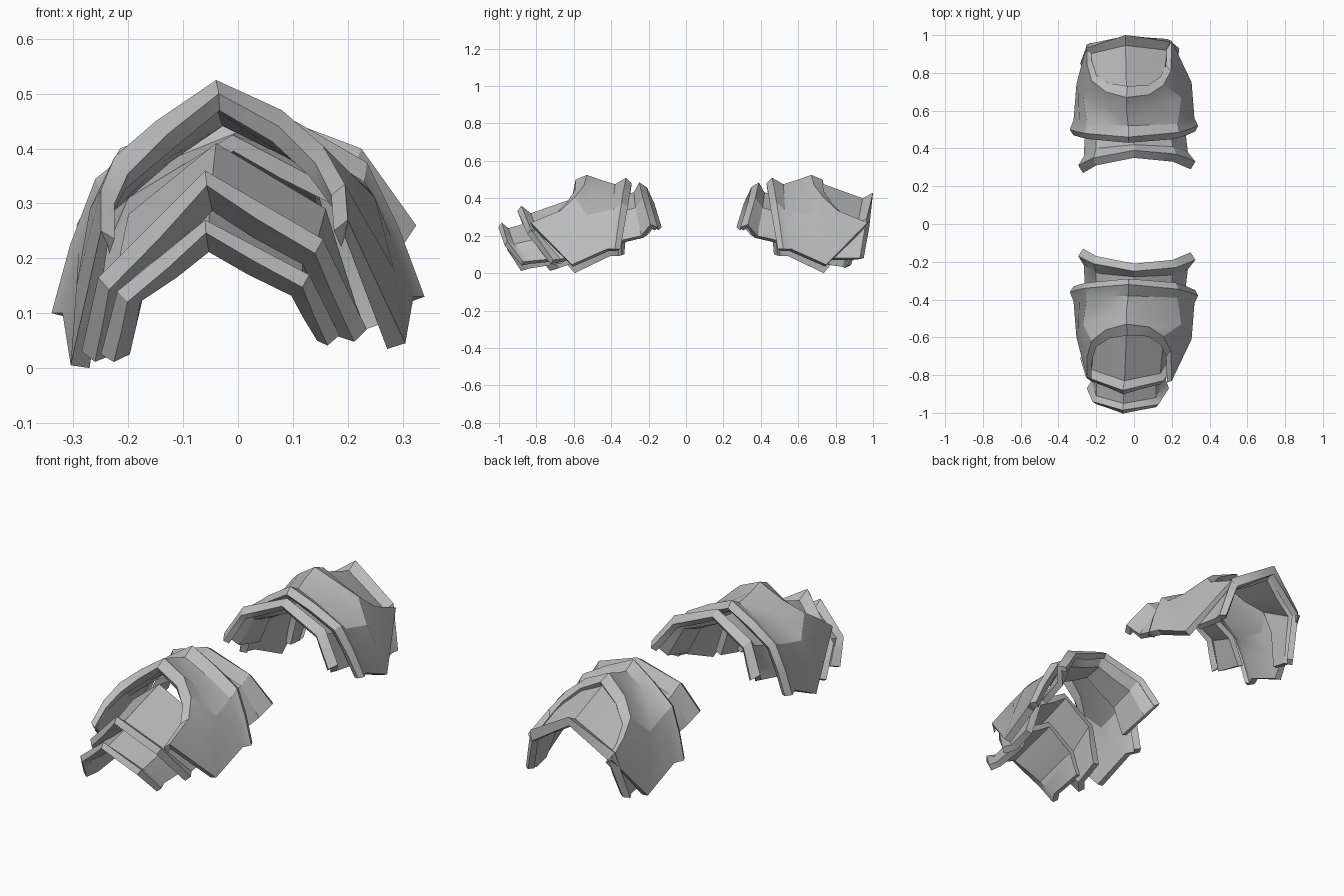
import bpy, bmesh
from mathutils import Vector

steel = bpy.data.materials.new("grey_steel")
steel.diffuse_color = (0.5, 0.5, 0.5, 1)


def arch(keys, bulge):
    """Refine five points (foot, knee, ridge, knee, foot) into a nine point arch."""
    pts = [Vector(k) for k in keys]
    if len(pts) == 9:
        return pts
    out = [pts[0]]
    for a, b in zip(pts, pts[1:]):
        mid = (a + b) / 2
        mid += Vector((mid.x, 0, mid.z - 0.1)).normalized() * bulge * (b - a).length
        out += [mid, b]
    return out


def plate(name, rows, thick=0.035, bulge=0.0, flip=False):
    """Loft a curved plate through arch rows and give it thickness inwards."""
    bm = bmesh.new()
    grid = []
    for keys in rows:
        line = arch(keys, bulge)
        if flip:
            line = [Vector((p.x, 0.14 - p.y, p.z)) for p in line]
        grid.append([bm.verts.new(p) for p in line])
    for r0, r1 in zip(grid, grid[1:]):
        for i in range(len(r0) - 1):
            bm.faces.new((r0[i], r0[i + 1], r1[i + 1], r1[i]))
    bm.normal_update()
    if sum(f.normal.z * f.calc_area() for f in bm.faces) < 0:
        bmesh.ops.reverse_faces(bm, faces=bm.faces[:])
    me = bpy.data.meshes.new(name)
    bm.to_mesh(me)
    bm.free()
    ob = bpy.data.objects.new(name, me)
    bpy.context.collection.objects.link(ob)
    me.materials.append(steel)
    bpy.ops.object.select_all(action='DESELECT')
    ob.select_set(True)
    bpy.context.view_layer.objects.active = ob
    mod = ob.modifiers.new("thickness", 'SOLIDIFY')
    mod.thickness = thick
    mod.offset = -1
    bpy.ops.object.modifier_apply(modifier=mod.name)
    bpy.ops.object.shade_smooth_by_angle(angle=0.5)
    return ob


# rounded arch opening: lip and outer edge
lip = [(-.225, -.82, .235), (-.225, -.73, .30), (-.20, -.65, .355), (-.13, -.605, .425),
       (-.035, -.59, .50), (.075, -.595, .44), (.14, -.64, .375), (.17, -.70, .315), (.175, -.84, .25)]
edge = [(-.25, -.81, .25), (-.25, -.71, .325), (-.225, -.62, .385), (-.15, -.56, .45),
        (-.04, -.53, .525), (.08, -.545, .47), (.155, -.595, .405), (.195, -.67, .335), (.20, -.83, .27)]
# main plate: lip, opening edge, belly, waist, raised rim, rim edge
main_rows = [
    lip, edge,
    [(-.305, -.60, .005), (-.27, -.53, .29), (-.04, -.46, .50), (.25, -.53, .31), (.305, -.61, .045)],
    [(-.32, -.41, .10), (-.25, -.39, .32), (-.03, -.38, .475), (.23, -.39, .34), (.32, -.42, .13)],
    [(-.34, -.36, .10), (-.26, -.34, .345), (-.03, -.32, .51), (.235, -.345, .375), (.34, -.38, .13)],
    [(-.32, -.33, .10), (-.245, -.31, .33), (-.03, -.29, .48), (.22, -.31, .36), (.325, -.35, .13)],
]
# collar plate that emerges behind the main rim and flares upwards
collar_rows = [
    [(-.26, -.37, .17), (-.20, -.37, .31), (-.01, -.37, .425), (.19, -.37, .32), (.27, -.37, .17)],
    [(-.265, -.22, .21), (-.20, -.26, .35), (0, -.28, .43), (.205, -.27, .35), (.285, -.24, .20)],
    [(-.295, -.17, .26), (-.215, -.21, .40), (0, -.25, .485), (.225, -.23, .40), (.325, -.19, .26)],
    [(-.27, -.13, .245), (-.20, -.17, .375), (0, -.21, .46), (.205, -.19, .375), (.30, -.15, .245)],
]
for side, flip in (("front", False), ("rear", True)):
    plate(side + "_main_plate", main_rows, 0.035, 0.025, flip)
    plate(side + "_collar_plate", collar_rows, 0.03, 0.0, flip)

# two overlapping lower plates under the front arch
plate("upper_lame", [
    [(-.285, -.71, .03), (-.255, -.81, .165), (-.06, -.88, .36), (.155, -.83, .235), (.235, -.71, .07)],
    [(-.25, -.67, .04), (-.225, -.77, .16), (-.05, -.83, .32), (.14, -.79, .215), (.21, -.67, .075)],
    [(-.24, -.55, .08), (-.20, -.55, .28), (-.04, -.57, .41), (.16, -.55, .29), (.22, -.55, .10)],
], 0.035)
plate("lower_lame", [
    [(-.25, -.87, .025), (-.22, -.94, .14), (-.06, -.985, .27), (.13, -.955, .17), (.185, -.87, .06)],
    [(-.225, -.83, .035), (-.20, -.91, .14), (-.055, -.95, .24), (.115, -.92, .155), (.17, -.83, .065)],
    [(-.22, -.66, .06), (-.19, -.68, .19), (-.05, -.70, .31), (.12, -.68, .21), (.18, -.66, .08)],
], 0.03)

# crown plate closing the rear arch, wrapping the main plate's edge with a raised end rim
crown_start = [(x * 0.97, 0.14 - y - 0.015, z - 0.02) for x, y, z in edge]
crown_start[0], crown_start[-1] = (-.27, .76, .05), (.26, .78, .08)
crown_start[1], crown_start[-2] = (-.24, .78, .22), (.20, .78, .24)
plate("rear_crown_plate", [
    crown_start,
    [(-.275, .83, .04), (-.235, .90, .265), (-.045, .945, .40), (.175, .92, .27), (.235, .89, .08)],
    [(-.285, .85, .03), (-.255, .93, .28), (-.045, 1.0, .43), (.19, .965, .29), (.24, .93, .08)],
    [(-.265, .88, .04), (-.235, .955, .245), (-.045, .995, .385), (.17, .98, .245), (.215, .95, .08)],
], 0.03)
